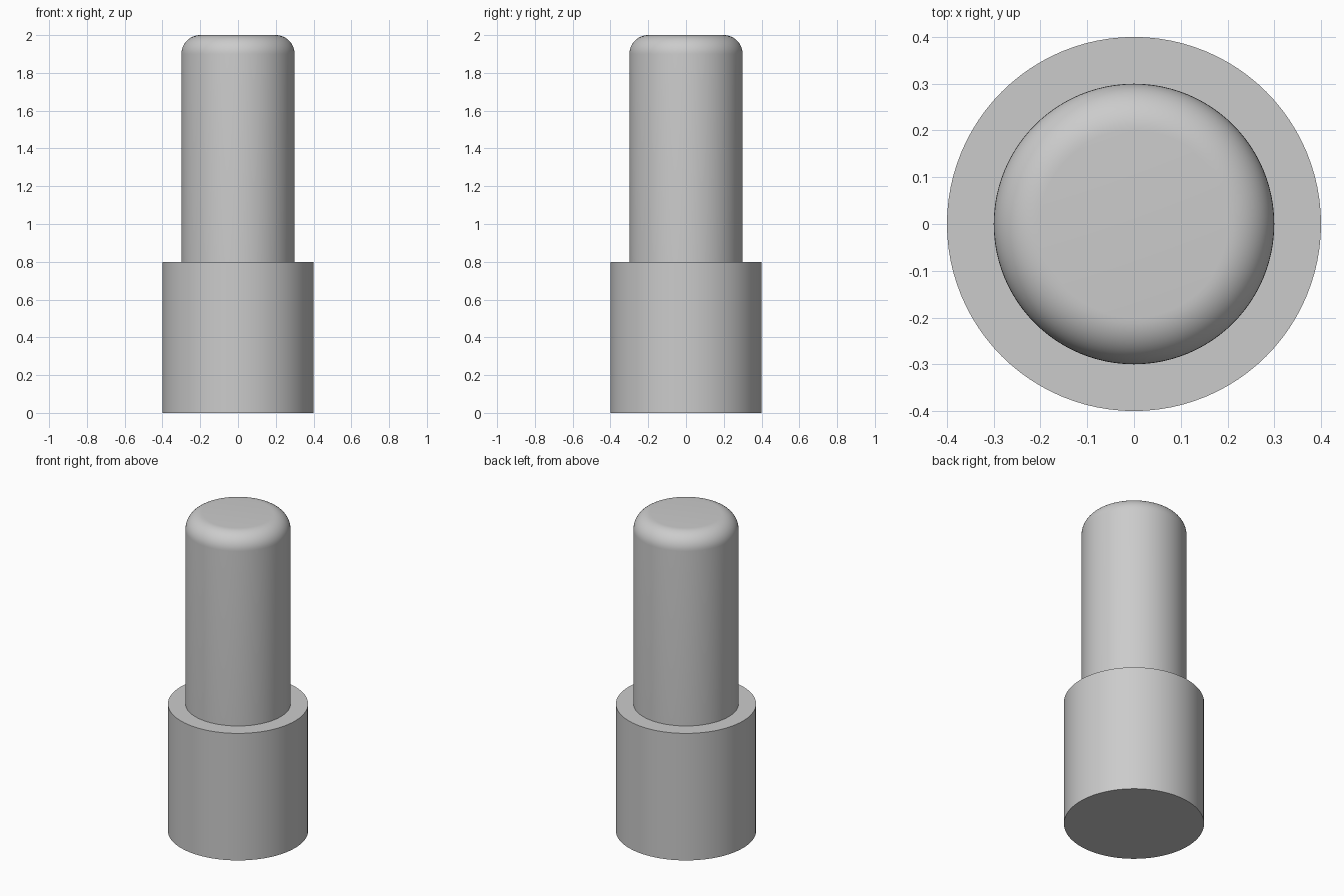
import bpy
import bmesh
from math import sin, cos, pi, radians

SEGMENTS = 96
BASE_RADIUS, BASE_TOP = 0.4, 0.8
SHAFT_RADIUS, HEIGHT, FILLET = 0.3, 2.0, 0.1
FILLET_STEPS = 12

cube = bpy.data.objects.get("Cube")
if cube:
    bpy.data.objects.remove(cube, do_unlink=True)

# Plain grey material
grey = bpy.data.materials.new("plain_grey")
grey.use_nodes = True
colour = (0.6, 0.6, 0.6, 1.0)
grey.diffuse_color = colour
grey.node_tree.nodes["Principled BSDF"].inputs["Base Color"].default_value = colour

# Outline of the pin: wide base, shoulder, shaft, rounded top rim
profile = [(BASE_RADIUS, 0), (BASE_RADIUS, BASE_TOP), (SHAFT_RADIUS, BASE_TOP)]
for i in range(FILLET_STEPS + 1):
    a = pi / 2 * i / FILLET_STEPS
    profile.append((SHAFT_RADIUS - FILLET + FILLET * cos(a),
                    HEIGHT - FILLET + FILLET * sin(a)))

# Rings of the revolved outline, bridged and capped at both ends
bm = bmesh.new()
rings = [[bm.verts.new((r * cos(2 * pi * k / SEGMENTS), r * sin(2 * pi * k / SEGMENTS), z))
          for k in range(SEGMENTS)] for r, z in profile]
for low, high in zip(rings, rings[1:]):
    for k in range(SEGMENTS):
        n = (k + 1) % SEGMENTS
        bm.faces.new((low[k], low[n], high[n], high[k]))
bm.faces.new(rings[-1])
bm.faces.new(rings[0][::-1])
mesh = bpy.data.meshes.new("stepped_pin")
bm.to_mesh(mesh)
bm.free()
mesh.materials.append(grey)

pin = bpy.data.objects.new("stepped_pin", mesh)
bpy.context.collection.objects.link(pin)

# Smooth sides with sharp shoulder and base edges
bpy.ops.object.select_all(action='DESELECT')
pin.select_set(True)
bpy.context.view_layer.objects.active = pin
bpy.ops.object.shade_smooth_by_angle(angle=radians(30))
